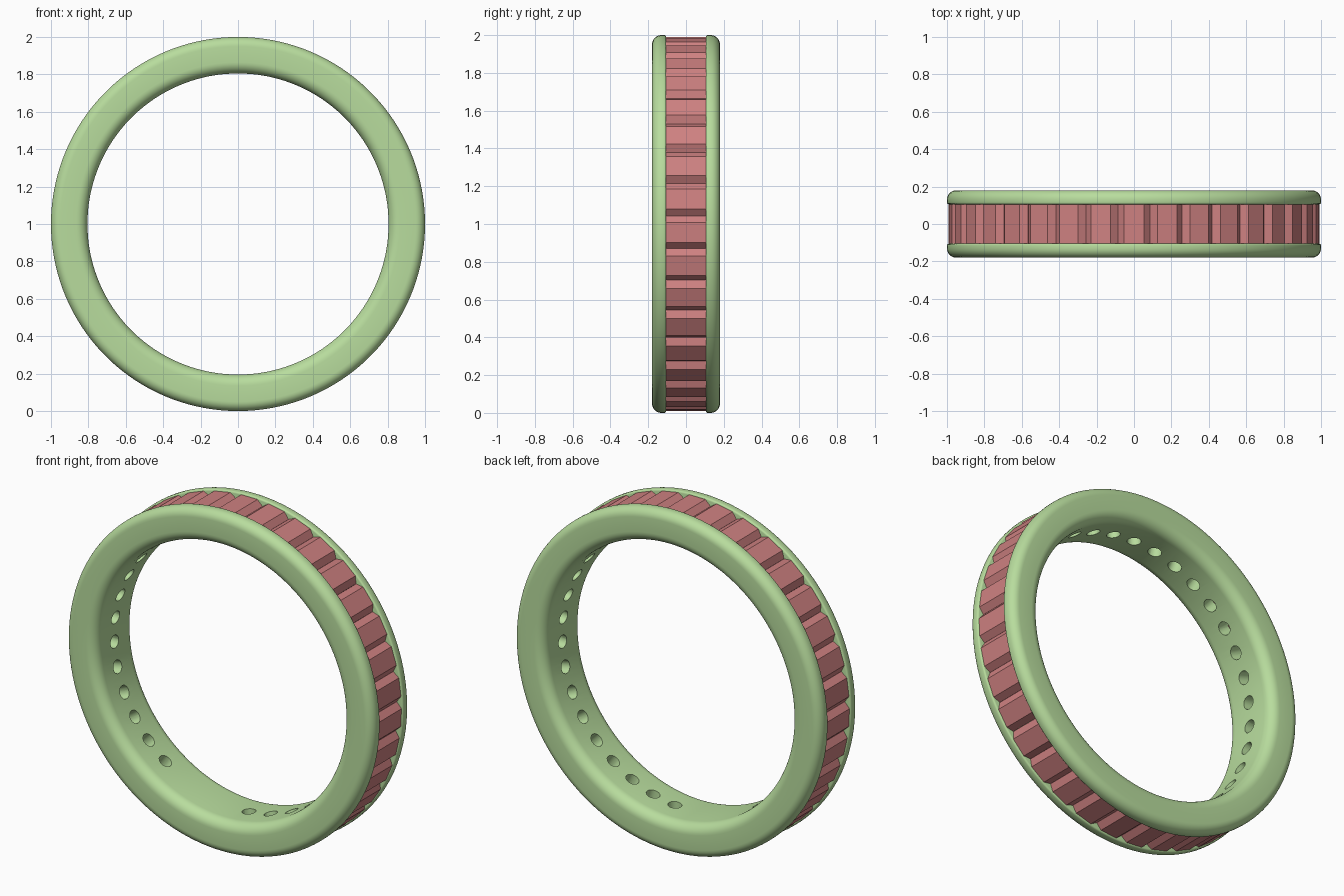
import bpy, bmesh, math
from mathutils import Matrix, Vector

if "Cube" in bpy.data.objects:
    bpy.data.objects.remove(bpy.data.objects["Cube"])

N = 35                # stones round the ring
PITCH = math.tau / N
CENTRE = Vector((0, 0, 1))


def material(name, rgb):
    m = bpy.data.materials.new(name)
    m.diffuse_color = (*rgb, 1)
    m.use_nodes = True
    m.node_tree.nodes["Principled BSDF"].inputs["Base Color"].default_value = m.diffuse_color
    return m


def make_object(name, bm, mat=None):
    bmesh.ops.recalc_face_normals(bm, faces=bm.faces)
    me = bpy.data.meshes.new(name)
    bm.to_mesh(me)
    bm.free()
    ob = bpy.data.objects.new(name, me)
    bpy.context.collection.objects.link(ob)
    if mat:
        me.materials.append(mat)
    return ob


def arc(cr, cy, rr, ry, a0, a1, n):
    """Elliptic fillet in (radius, y) coordinates."""
    return [(cr + rr * math.cos(math.radians(a0 + (a1 - a0) * i / n)),
             cy + ry * math.sin(math.radians(a0 + (a1 - a0) * i / n))) for i in range(n + 1)]


def placed(angle):
    """Frame turned by angle clockwise from the top of the ring; local z is outward."""
    return Matrix.Translation(CENTRE) @ Matrix.Rotation(angle, 4, 'Y')


green = material("band_green", (0.48, 0.72, 0.34))
red = material("stone_red", (0.62, 0.22, 0.22))

# Band: channel section revolved about the y axis
half = arc(0.865, 0.12, 0.06, 0.06, 180, 90, 8)          # soft inner edge
half += arc(0.95, 0.13, 0.05, 0.05, 90, 0, 8)            # rounded outer edge
half += arc(0.99, 0.115, 0.01, 0.01, 0, -90, 3)          # channel lip
half += [(0.885, 0.105)]                                 # channel floor
profile = half + [(r, -y) for r, y in reversed(half)]
bm = bmesh.new()
SEG = 140
rings = []
for s in range(SEG):
    m = placed(math.tau * s / SEG)
    rings.append([bm.verts.new(m @ Vector((0, y, r))) for r, y in profile])
P = len(profile)
for s in range(SEG):
    a, b = rings[s], rings[(s + 1) % SEG]
    for i in range(P):
        j = (i + 1) % P
        bm.faces.new((a[i], a[j], b[j], b[i]))
band = make_object("ring_band", bm, green)

# Round holes under the stones, with three left out beside the bottom
bm = bmesh.new()
for k in range(N):
    if k in (18, 19, 20):
        continue
    bmesh.ops.create_cone(bm, cap_ends=True, segments=20, radius1=0.038, radius2=0.038, depth=0.16,
                          matrix=placed(k * PITCH) @ Matrix.Translation((0, 0, 0.84)))
cutter = make_object("hole_cutter", bm)
cutter.hide_render = True
mod = band.modifiers.new("holes", 'BOOLEAN')
mod.operation = 'DIFFERENCE'
mod.solver = 'EXACT'
mod.object = cutter
bpy.context.view_layer.objects.active = band
band.select_set(True)
bpy.ops.object.modifier_apply(modifier="holes")
bpy.data.objects.remove(cutter)
bpy.ops.object.shade_smooth_by_angle(angle=math.radians(35))

# Stones: flat-topped bars with bevelled sides and a tapered underside
section = [(-0.053, 0.99), (0.053, 0.99), (0.086, 0.958), (0.084, 0.945), (0.04, 0.89), (-0.04, 0.89),
           (-0.084, 0.945), (-0.086, 0.958)]
bm = bmesh.new()
for k in range(N):
    m = placed(k * PITCH)
    ends = [[bm.verts.new(m @ Vector((x, y, z))) for x, z in section] for y in (-0.106, 0.106)]
    bm.faces.new(ends[0])
    bm.faces.new(ends[1][::-1])
    for i in range(len(section)):
        j = (i + 1) % len(section)
        bm.faces.new((ends[0][i], ends[1][i], ends[1][j], ends[0][j]))
make_object("channel_stones", bm, red)
